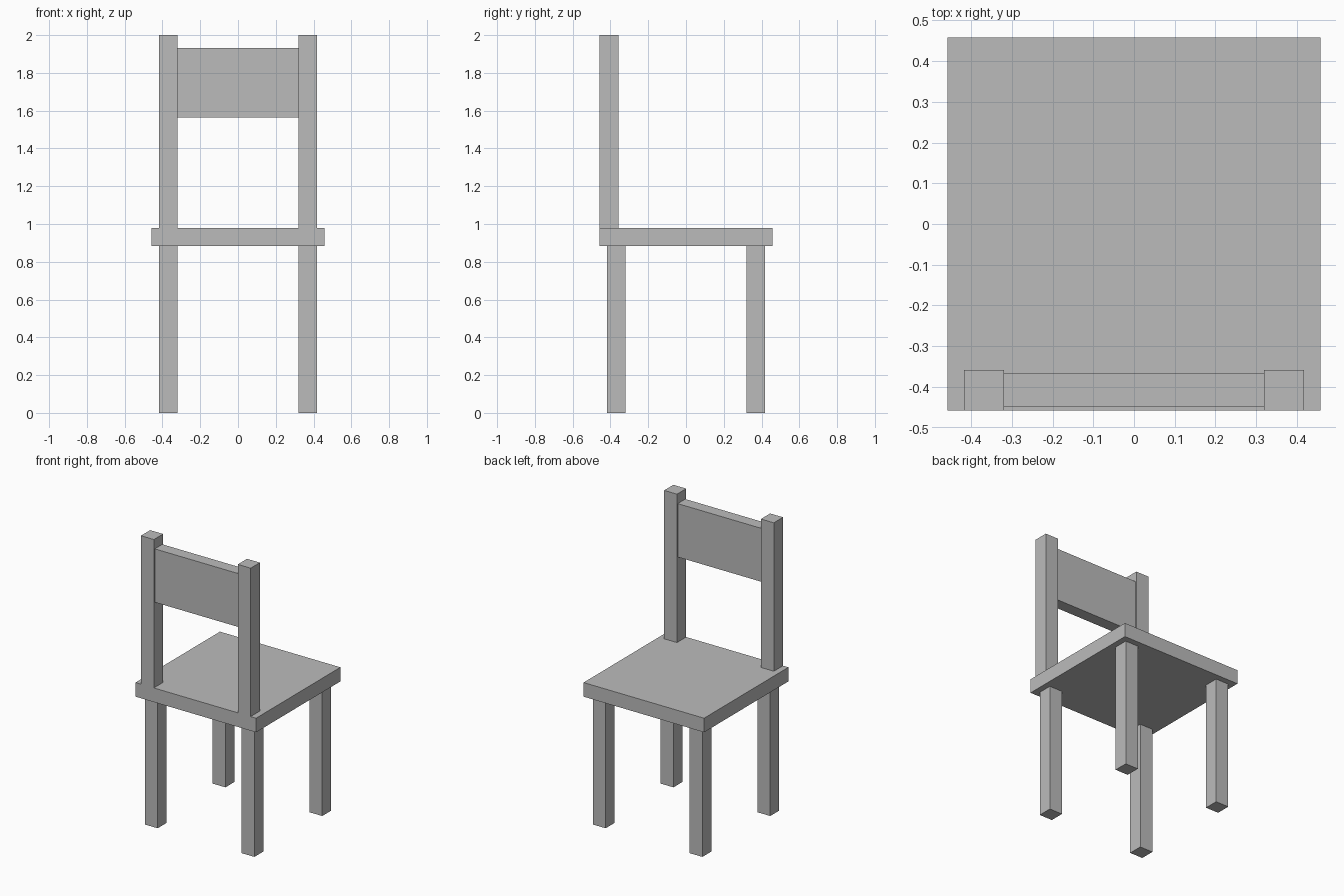
import bpy
import bmesh
from mathutils import Vector

cube = bpy.data.objects.get("Cube")
if cube:
    bpy.data.objects.remove(cube, do_unlink=True)

# Single flat grey
grey = bpy.data.materials.new("plain_grey")
grey.use_nodes = True
colour = (0.5, 0.5, 0.5, 1)
grey.diffuse_color = colour
grey.node_tree.nodes["Principled BSDF"].inputs["Base Color"].default_value = colour


def box(name, low, high):
    """Add a box spanning two opposite corners."""
    low, high = Vector(low), Vector(high)
    bm = bmesh.new()
    bmesh.ops.create_cube(bm, size=1)
    bmesh.ops.scale(bm, vec=high - low, verts=bm.verts)
    mesh = bpy.data.meshes.new(name)
    bm.to_mesh(mesh)
    bm.free()
    mesh.materials.append(grey)
    obj = bpy.data.objects.new(name, mesh)
    obj.location = (low + high) / 2
    bpy.context.collection.objects.link(obj)
    return obj


HALF = 0.458          # half the seat width
SEAT_LOW, SEAT_TOP = 0.883, 0.98
INNER, OUTER = 0.319, 0.417   # leg and post extents from the centre

# Seat slab
box("seat", (-HALF, -HALF, SEAT_LOW), (HALF, HALF, SEAT_TOP))

for side, sx in (("left", 1), ("right", -1)):
    x0, x1 = sorted((sx * INNER, sx * OUTER))
    # Four legs under the seat
    for end, sy in (("front", -1), ("back", 1)):
        y0, y1 = sorted((sy * INNER, sy * OUTER))
        box(f"{end}_{side}_leg", (x0, y0, 0), (x1, y1, SEAT_LOW))
    # Backrest posts, flush with the seat edge
    box(f"{side}_backrest_post", (x0, -HALF, SEAT_TOP), (x1, -0.358, 2))

# Backrest panel between the posts
box("backrest_panel", (-INNER, -0.448, 1.565), (INNER, -0.366, 1.932))
